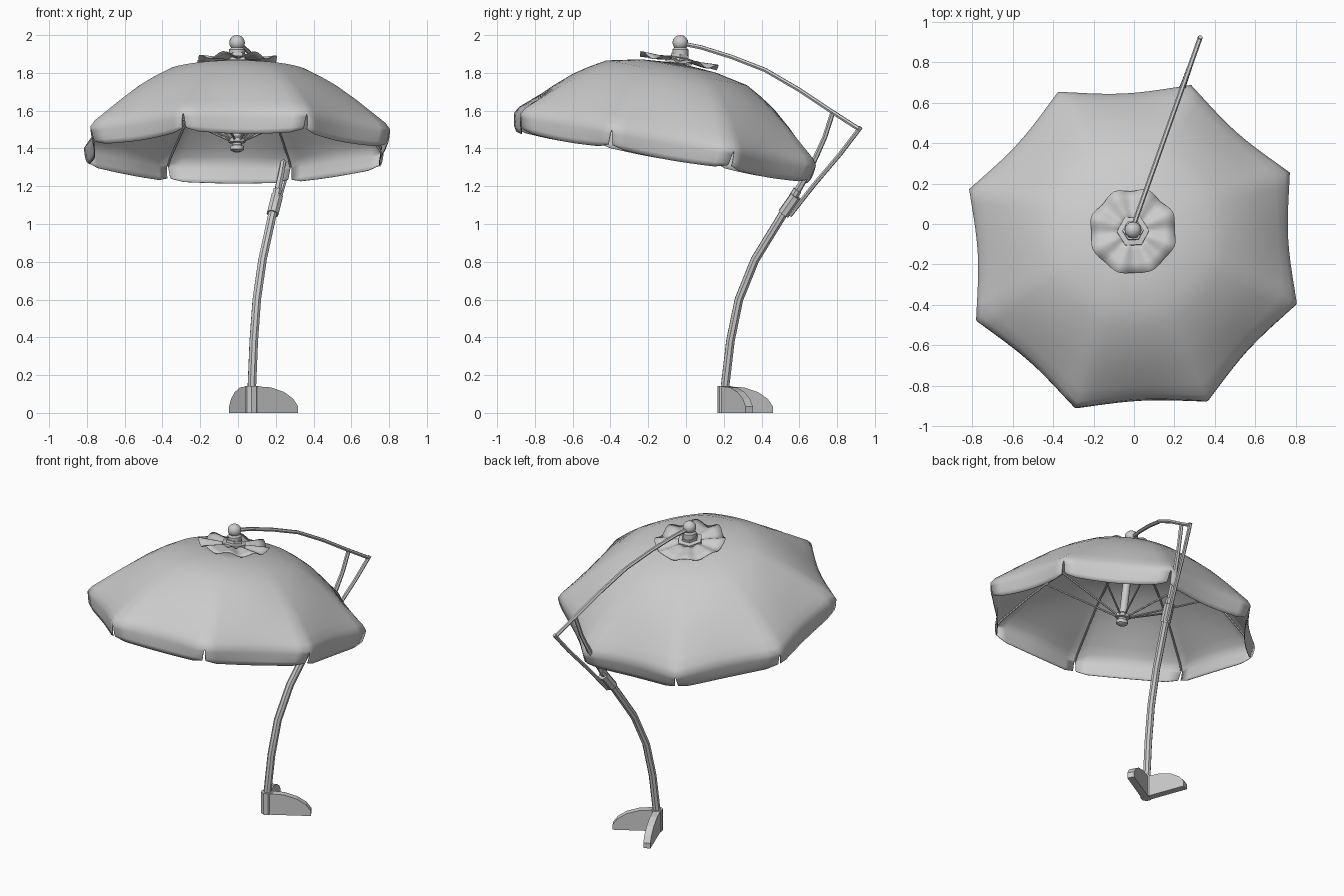
import bpy, bmesh
from math import sin, cos, pi, radians
from mathutils import Matrix, Vector

if "Cube" in bpy.data.objects:
    bpy.data.objects.remove(bpy.data.objects["Cube"])

# Canopy frame: origin at the apex, axis leaning 10 degrees to the back
TILT = Matrix.Translation((-0.005, -0.04, 1.85)) @ Matrix.Rotation(radians(-10), 4, 'X')
R = 0.86
A0 = radians(25.5)
RIB = [(0.03, 0), (0.2, -0.013), (0.38, -0.05), (0.47, -0.098), (0.56, -0.153),
       (0.67, -0.235), (0.78, -0.325), (0.835, -0.37), (R, -0.405)]


def smooth(ob, angle=35):
    bpy.ops.object.select_all(action='DESELECT')
    ob.select_set(True)
    bpy.context.view_layer.objects.active = ob
    bpy.ops.object.shade_smooth_by_angle(angle=radians(angle))


def finish(bm, name, matrix=Matrix(), angle=35):
    bmesh.ops.recalc_face_normals(bm, faces=bm.faces)
    me = bpy.data.meshes.new(name)
    bm.to_mesh(me)
    bm.free()
    me.transform(matrix)
    ob = bpy.data.objects.new(name, me)
    bpy.context.collection.objects.link(ob)
    if angle:
        smooth(ob, angle)
    return ob


def tube(name, pts, radius, res=1, radii=None):
    cu = bpy.data.curves.new(name, 'CURVE')
    cu.dimensions = '3D'
    cu.bevel_depth = radius
    cu.bevel_resolution = res
    cu.use_fill_caps = True
    sp = cu.splines.new('POLY')
    sp.points.add(len(pts) - 1)
    for i, p in enumerate(pts):
        sp.points[i].co = (*p, 1)
        sp.points[i].radius = radii[i] if radii else 1
    ob = bpy.data.objects.new(name, cu)
    bpy.context.collection.objects.link(ob)
    bpy.ops.object.select_all(action='DESELECT')
    ob.select_set(True)
    bpy.context.view_layer.objects.active = ob
    bpy.ops.object.convert(target='MESH')
    smooth(bpy.context.view_layer.objects.active)


def lathe(name, profile, sides, matrix, angle=35):
    bm = bmesh.new()
    rings = [[bm.verts.new((r * cos(2 * pi * k / sides), r * sin(2 * pi * k / sides), h))
              for k in range(sides)] for r, h in profile]
    for a, b in zip(rings, rings[1:]):
        for k in range(sides):
            n = (k + 1) % sides
            bm.faces.new((a[k], a[n], b[n], b[k]))
    bm.faces.new(rings[0])
    bm.faces.new(rings[-1])
    return finish(bm, name, matrix, angle)


def arm(y, z):
    # the post, arm and struts share one vertical plane
    return (0.355 * y, y, z)


# Canopy: eight panels with hanging flaps split at the ribs
bm = bmesh.new()
N, FLAP = 10, 4


def panel_point(k, u, r, h):
    a = (u - 0.5) * pi / 4
    rim = cos(pi / 8) / cos(a) - 0.03 * sin(pi * u)
    w = min(1, r / R) ** 3
    rr = r * (1 + (rim - 1) * w)
    t = A0 + (k + u) * pi / 4
    return (rr * cos(t), rr * sin(t), h)


for k in range(8):
    rows = [[bm.verts.new(panel_point(k, j / N, r, h)) for j in range(N + 1)] for r, h in RIB]
    for i in range(1, FLAP + 1):
        t = i / FLAP
        row = []
        for j in range(N + 1):
            inset = 0.017 * t ** 0.5
            u = inset + (1 - 2 * inset) * j / N
            drop = 0.095 * t + 0.012 * t * sin(pi * u)
            if j in (0, N) and i == FLAP:
                drop -= 0.014
            row.append(bm.verts.new(panel_point(k, u, R - 0.018 * t * t, RIB[-1][1] - drop)))
        rows.append(row)
    for a, b in zip(rows, rows[1:]):
        for j in range(N):
            bm.faces.new((a[j], a[j + 1], b[j + 1], b[j]))
bmesh.ops.remove_doubles(bm, verts=bm.verts, dist=0.0005)
canopy = finish(bm, "canopy", TILT, 50)
sol = canopy.modifiers.new("thickness", 'SOLIDIFY')
sol.thickness = 0.004

# Rippled vent cap on top
bm = bmesh.new()
S = 64
rings = []
for r in (0.05, 0.10, 0.16, 0.212):
    rings.append([])
    for k in range(S):
        t = 2 * pi * k / S + A0
        f = r / 0.212
        wave = cos(8 * (t - A0))
        rr = r * (1 + 0.035 * wave * f)
        rings[-1].append(bm.verts.new((rr * cos(t), rr * sin(t), 0.022 - 0.006 * f + 0.014 * f * wave)))
for a, b in zip(rings, rings[1:]):
    for k in range(S):
        bm.faces.new((a[k], a[(k + 1) % S], b[(k + 1) % S], b[k]))
cap = finish(bm, "vent_cap", TILT, 50)
cap.modifiers.new("thickness", 'SOLIDIFY').thickness = 0.003

# Hexagonal collar, neck and ball finial
UP = Matrix.Translation((-0.005, -0.03, 0))
hexm = TILT @ Matrix.Rotation(radians(2), 4, 'Z')
lathe("top_collar", [(0.08, 0.0), (0.08, 0.03), (0.052, 0.034), (0.052, 0.05)], 6, hexm, 0)
lathe("finial_neck", [(0.042, 1.86), (0.042, 1.925), (0.03, 1.935), (0.03, 1.95)], 12, UP)
lathe("finial_ball", [(0.041 * sin(pi * i / 10) + 0.0005, 1.96 - 0.04 * cos(pi * i / 10))
                      for i in range(11)], 16, UP, 50)

# Centre pole and lower hub
lathe("centre_pole", [(0.024, -0.43), (0.024, 0.01)], 12, TILT)
lathe("lower_hub", [(0.02, -0.475), (0.036, -0.465), (0.036, -0.445), (0.026, -0.44),
                    (0.026, -0.43), (0.044, -0.425), (0.044, -0.405), (0.028, -0.395)], 12, TILT)

# Ribs under the fabric and struts from the hub
for k in range(8):
    t = A0 + k * pi / 4

    def at(r, h):
        return TILT @ Vector((r * cos(t), r * sin(t), h))
    tube("rib", [at(r * 0.985, h - 0.012) for r, h in RIB], 0.006)
    tube("rib_strut", [at(0.035, -0.415), at(0.55, -0.163)], 0.006)

# Curved post, overhead arm and brace
tube("post", [arm(*p) for p in ((0.205, 0.0), (0.208, 0.15), (0.235, 0.38), (0.28, 0.6),
                                (0.365, 0.81), (0.5, 1.03), (0.59, 1.18))],
     0.024, 2)
tube("upper_post", [arm(*p) for p in ((0.58, 1.16), (0.64, 1.26), (0.69, 1.36),
                                      (0.735, 1.46), (0.775, 1.585))],
     0.013, 1, [1.5, 1.3, 1.1, 1, 1])
tube("overhead_arm", [arm(*p) for p in ((-0.02, 1.955), (0.08, 1.935), (0.24, 1.885), (0.42, 1.815),
                                        (0.6, 1.71), (0.78, 1.59), (0.92, 1.5))], 0.012)
tube("brace", [arm(*p) for p in ((0.925, 1.513), (0.82, 1.375), (0.68, 1.21), (0.55, 1.045))], 0.012)

# Sliding sleeve joining the post and brace
d = (Vector(arm(0.585, 1.15)) - Vector(arm(0.51, 1.045))).normalized()
mid = Vector(arm(0.549, 1.1))
lathe("post_sleeve", [(0.033, -0.058), (0.033, 0.058)], 8,
      Matrix.Translation(mid) @ d.to_track_quat('Z', 'Y').to_matrix().to_4x4())

# V-shaped foot: two mirrored fins spreading behind the post
FIN = [(0, 0), (0.285, 0), (0.285, 0.035), (0.255, 0.075), (0.2, 0.11), (0.12, 0.135), (0.0, 0.142)]
for side, name in ((-1, "foot_right"), (1, "foot_left")):
    bm = bmesh.new()
    f = bm.faces.new([bm.verts.new((x - 0.01, -0.022, z)) for x, z in FIN])
    ext = bmesh.ops.extrude_face_region(bm, geom=[f])
    bmesh.ops.translate(bm, vec=(0, 0.044, 0), verts=[v for v in ext['geom'] if isinstance(v, bmesh.types.BMVert)])
    finish(bm, name, Matrix.Translation((0.07, 0.195, 0))
           @ Matrix.Rotation(radians(70.5 + side * 40), 4, 'Z'), 0)

# Foot socket around the post
lathe("foot_socket", [(0.036, 0), (0.036, 0.142)], 8, Matrix.Translation((0.072, 0.203, 0)), 0)
